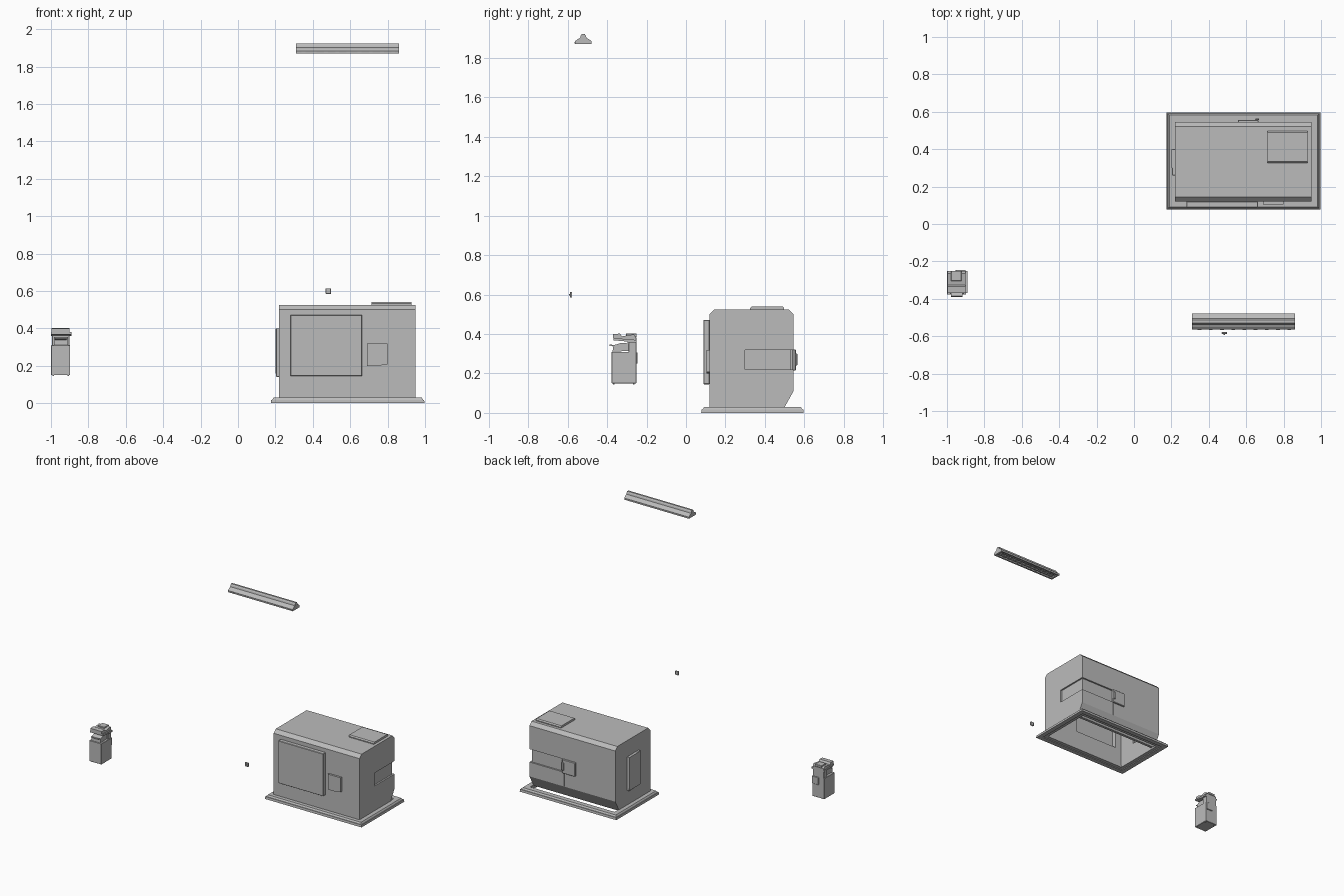
import bpy, bmesh
from mathutils import Vector

cube = bpy.data.objects.get("Cube")
if cube:
    bpy.data.objects.remove(cube)

grey = bpy.data.materials.new("plain grey")
grey.use_nodes = True
grey.diffuse_color = (0.5, 0.5, 0.5, 1)
grey.node_tree.nodes["Principled BSDF"].inputs["Base Color"].default_value = (0.5, 0.5, 0.5, 1)


def finish(name, bm):
    bmesh.ops.recalc_face_normals(bm, faces=bm.faces)
    mesh = bpy.data.meshes.new(name)
    bm.to_mesh(mesh)
    bm.free()
    mesh.materials.append(grey)
    ob = bpy.data.objects.new(name, mesh)
    bpy.context.scene.collection.objects.link(ob)
    return ob


def box(name, x, y, z, bevel=0):
    """Box from (min, max) ranges."""
    bm = bmesh.new()
    bmesh.ops.create_cube(bm, size=1)
    for v in bm.verts:
        v.co = Vector([(a + b) / 2 + c * (b - a) for (a, b), c in zip((x, y, z), v.co)])
    if bevel:
        bmesh.ops.bevel(bm, geom=bm.edges[:], offset=bevel, segments=1, affect='EDGES')
    return finish(name, bm)


def prism(name, points, span, axis="x"):
    """Closed profile extruded along x (points are y, z) or y (points are x, z)."""
    bm = bmesh.new()
    place = lambda p, t: (t, p[0], p[1]) if axis == "x" else (p[0], t, p[1])
    face = bm.faces.new([bm.verts.new(place(p, span[0])) for p in points])
    new = bmesh.ops.extrude_face_region(bm, geom=[face])["geom"]
    for v in new:
        if isinstance(v, bmesh.types.BMVert):
            v.co["xy".index(axis)] = span[1]
    return finish(name, bm)


def frame(name, x, y, z, rim, taper=0):
    """Rectangular ring with a sloping outer edge."""
    bm = bmesh.new()
    loops = []
    for inset, h in ((0, z[0]), (taper, z[1]), (rim, z[1]), (rim, z[0])):
        xs, ys = (x[0] + inset, x[1] - inset), (y[0] + inset, y[1] - inset)
        loops.append([bm.verts.new((xs[i], ys[j], h)) for i, j in ((0, 0), (1, 0), (1, 1), (0, 1))])
    for k in range(4):
        a, b = loops[k], loops[(k + 1) % 4]
        for i in range(4):
            j = (i + 1) % 4
            bm.faces.new((a[i], a[j], b[j], b[i]))
    return finish(name, bm)


def cut(target, cutter):
    mod = target.modifiers.new("cut", 'BOOLEAN')
    mod.operation, mod.solver, mod.object = 'DIFFERENCE', 'EXACT', cutter
    cutter.hide_render = True
    cutter.hide_set(True)
    bpy.context.view_layer.objects.active = target
    bpy.ops.object.modifier_apply(modifier=mod.name)
    bpy.data.objects.remove(cutter)


# Hollow cabin, open underneath
shell = prism("cabin_shell", [(.12, .02), (.12, .5), (.145, .525), (.52, .525),
                              (.545, .5), (.545, .11), (.495, .02)], (.22, .95))
cut(shell, prism("cavity", [(.135, -.1), (.135, .495), (.15, .51), (.515, .51),
                            (.525, .495), (.525, .11), (.475, .02), (.475, -.1)], (.235, .935)))

# Recessed window band round the rear corner, and the seam below it
cut(shell, box("band_side", (.938, 1), (.3, .6), (.22, .32)))
cut(shell, box("band_rear", (.655, 1), (.533, .6), (.22, .32)))
cut(shell, box("rear_seam", (.652, .658), (.539, .6), (.11, .22)))

# Openings behind the raised front and side panels
cut(shell, box("door_hole", (.29, .655), (.1, .2), (.155, .465)))
cut(shell, box("side_hole", (.2, .25), (.27, .39), (.15, .39)))

# Base flange in two steps
frame("base_flange", (.175, .997), (.077, .597), (0, .018), .035, .002)
frame("base_upper_step", (.182, .99), (.084, .59), (.018, .03), .045, .008)
frame("base_inner_rim", (.205, .967), (.107, .567), (.006, .02), .032)

# Raised cabin panels
box("front_door", (.28, .663), (.088, .12), (.145, .472), .003)
cut(bpy.data.objects["front_door"], box("door_pocket", (.29, .653), (.1, .2), (.155, .462)))
prism("front_small_panel", [(.69, .2), (.75, .2), (.8, .208), (.8, .318), (.69, .318)], (.105, .122), "y")
box("left_end_panel", (.204, .222), (.26, .4), (.14, .4), .002)
box("left_end_strip", (.2, .206), (.3, .4), (.16, .4))
box("rear_panel", (.555, .665), (.54, .557), (.215, .322), .003)
box("rear_handle", (.648, .668), (.555, .565), (.24, .3), .003)
prism("roof_hatch", [(.325, .52), (.325, .532), (.333, .54), (.49, .54), (.498, .532), (.498, .52)], (.715, .928))

# Overhead lamp with a stepped dome
mid, half = -.521, [(.042, 1.87), (.043, 1.883), (.03, 1.895), (.016, 1.902), (.013, 1.913), (.007, 1.922)]
profile = [(mid - d, z) for d, z in half] + [(mid + d, z) for d, z in reversed(half)]
lamp = prism("lamp_body", profile, (.31, .86))
cut(lamp, box("lamp_recess", (.325, .845), (-.551, -.491), (1.8, 1.882)))
for i in range(12):
    x = .345 + i * .0435
    box("lamp_slat", (x, x + .005), (-.552, -.49), (1.873, 1.883))
for y in (-.537, -.507):
    box("lamp_tube", (.325, .845), (y - .006, y + .006), (1.874, 1.883), .003)
for i in range(9):
    x = .34 + i * .06
    box("lamp_clip", (x, x + .02), (-.566, -.56), (1.873, 1.88))

# Wall button
box("button_plate", (.469, .497), (-.588, -.577), (.584, .614), .002)
box("button_key", (.479, .487), (-.593, -.586), (.595, .603))

# Kiosk on the left: body, column, tilted tray and hood
box("kiosk_body", (-1, -.897), (-.378, -.252), (.15, .31), .002)
for x in (-.992, -.912):
    for y in (-.37, -.27):
        box("kiosk_foot", (x, x + .008), (y, y + .008), (.145, .152))
box("kiosk_column", (-.995, -.902), (-.292, -.252), (.305, .385), .002)
prism("kiosk_tray", [(-.372, .31), (-.285, .315), (-.285, .352), (-.33, .355), (-.37, .342)], (-.985, -.91))
prism("kiosk_lip", [(-.39, .343), (-.34, .328), (-.335, .335), (-.385, .348)], (-.978, -.917))
prism("kiosk_shelf", [(-.368, .368), (-.252, .358), (-.252, .37), (-.368, .38)], (-1, -.89))
prism("kiosk_hood", [(-.37, .38), (-.37, .4), (-.335, .402), (-.325, .388), (-.265, .398), (-.255, .385),
                     (-.255, .37)], (-.997, -.9))
box("kiosk_top_plate", (-.978, -.922), (-.305, -.25), (.385, .402), .002)
box("kiosk_rear_panel", (-.955, -.9), (-.254, -.245), (.25, .307), .002)
box("kiosk_side_tab", (-.9, -.889), (-.3, -.252), (.358, .37))
